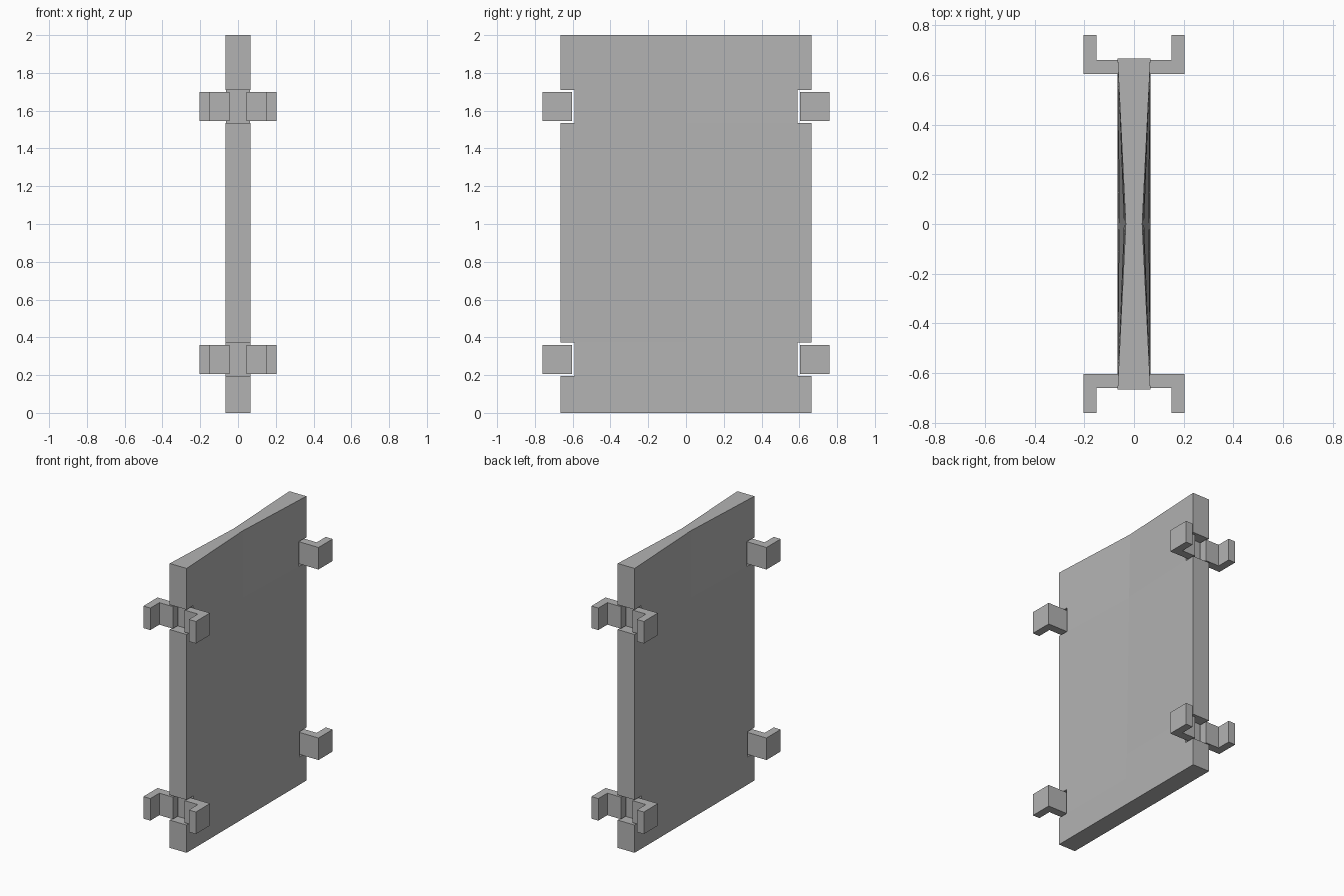
import bpy, bmesh

if "Cube" in bpy.data.objects:
    bpy.data.objects.remove(bpy.data.objects["Cube"])

grey = bpy.data.materials.new("plain_grey")
grey.diffuse_color = (0.45, 0.45, 0.45, 1)
grey.use_nodes = True
grey.node_tree.nodes["Principled BSDF"].inputs["Base Color"].default_value = grey.diffuse_color


def finish(name, bm):
    bmesh.ops.recalc_face_normals(bm, faces=bm.faces[:])
    mesh = bpy.data.meshes.new(name)
    bm.to_mesh(mesh)
    bm.free()
    mesh.materials.append(grey)
    obj = bpy.data.objects.new(name, mesh)
    bpy.context.collection.objects.link(obj)
    return obj


def extrude(bm, faces, vec):
    res = bmesh.ops.extrude_face_region(bm, geom=faces)
    top = [g for g in res["geom"] if isinstance(g, bmesh.types.BMVert)]
    bmesh.ops.translate(bm, verts=top, vec=vec)


# Panel: grid in the side plane with four edge notches left out
HALF_Y, HALF_X, WAIST = 0.665, 0.066, 0.033
ys = [-HALF_Y, -0.59, 0, 0.59, HALF_Y]
zs = [0, 0.195, 0.372, 1.535, 1.71, 2]
bm = bmesh.new()
grid = [[bm.verts.new((-1, y, z)) for z in zs] for y in ys]
for i in range(len(ys) - 1):
    for j in range(len(zs) - 1):
        if i in (0, 3) and j in (1, 3):
            continue
        bm.faces.new((grid[i][j], grid[i + 1][j],
                      grid[i + 1][j + 1], grid[i][j + 1]))
extrude(bm, bm.faces[:], (2, 0, 0))
# Pinch the middle towards the top; the bottom stays straight
for v in bm.verts:
    v.co.x *= HALF_X - WAIST * (v.co.z / 2) * (1 - abs(v.co.y) / HALF_Y)
finish("panel", bm)

# Clips: a mirrored pair of L-shaped brackets in every notch
L_SHAPE = [(0.045, 0.603), (0.204, 0.603), (0.204, 0.76),
           (0.15, 0.76), (0.15, 0.66), (0.045, 0.66)]
for level, z in (("lower", 0.205), ("upper", 1.545)):
    for end, sy in (("front", -1), ("back", 1)):
        for side, sx in (("left", -1), ("right", 1)):
            bm = bmesh.new()
            face = bm.faces.new([bm.verts.new((sx * x, sy * y, z))
                                 for x, y in L_SHAPE])
            extrude(bm, [face], (0, 0, 0.155))
            finish(f"{level}_{end}_{side}_clip", bm)
